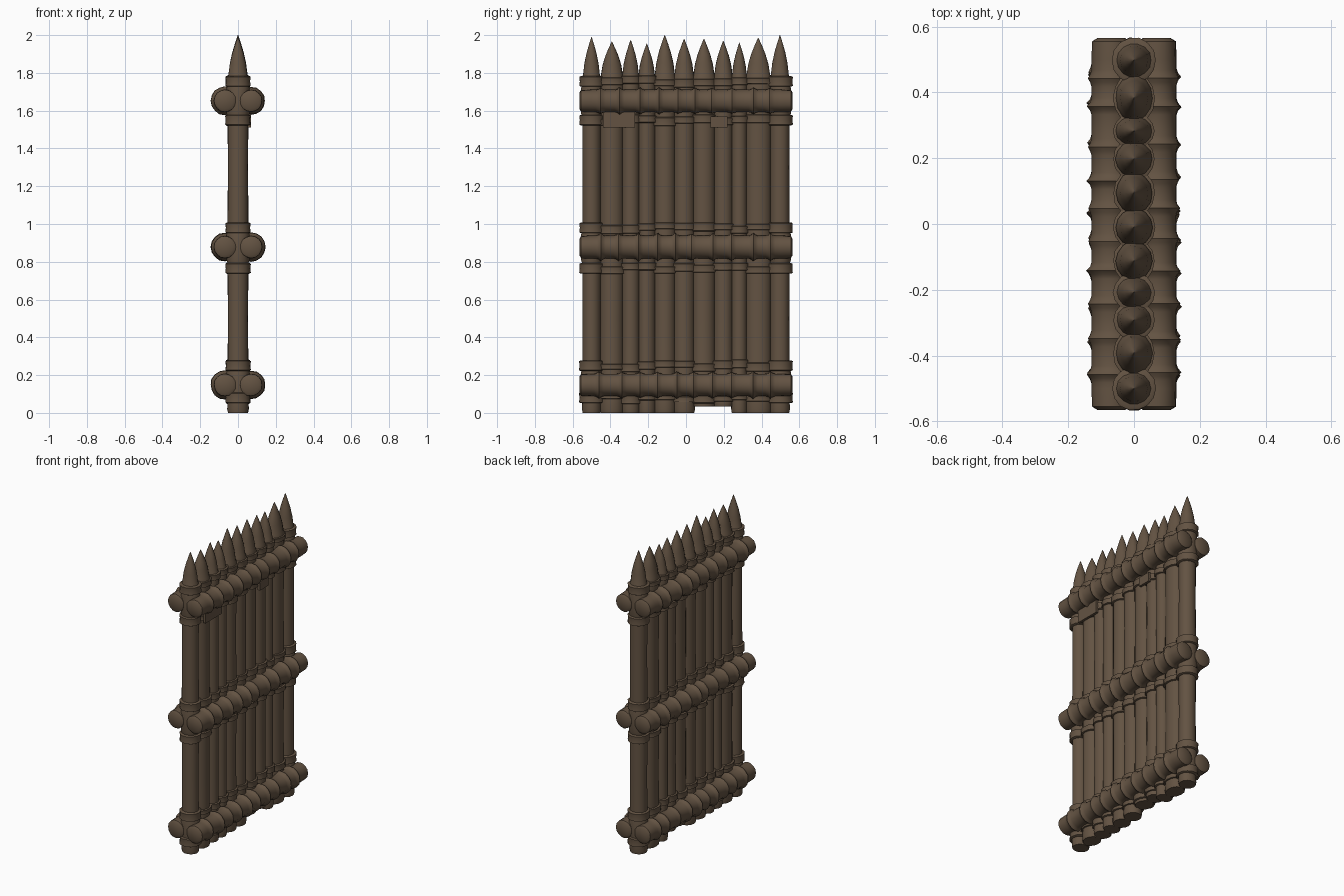
import bpy, bmesh, math, random
from mathutils import Matrix, Vector

if "Cube" in bpy.data.objects:
    bpy.data.objects.remove(bpy.data.objects["Cube"])

random.seed(4)
wood = bpy.data.materials.new("dark brown wood")
wood.diffuse_color = (0.125, 0.086, 0.055, 1)
wood.use_nodes = True
wood.node_tree.nodes["Principled BSDF"].inputs["Base Color"].default_value = wood.diffuse_color


def lathe(name, profile, matrix, sides=14, wobble=0.0):
    """Turned solid: profile is (radius, height) from bottom to top."""
    bm = bmesh.new()
    rings = []
    lump = [1 + random.uniform(-wobble, wobble) for _ in range(sides)]
    for r, z in profile:
        rings.append([bm.verts.new((r * lump[i] * math.cos(2 * math.pi * i / sides),
                                    r * lump[i] * math.sin(2 * math.pi * i / sides), z))
                      for i in range(sides)])
    for a, b in zip(rings, rings[1:]):
        for i in range(sides):
            j = (i + 1) % sides
            bm.faces.new((a[i], a[j], b[j], b[i]))
    bm.faces.new(rings[0][::-1])
    bm.faces.new(rings[-1])
    bm.transform(matrix)
    bmesh.ops.recalc_face_normals(bm, faces=bm.faces)
    return finish(name, bm)


def finish(name, bm):
    me = bpy.data.meshes.new(name)
    bm.to_mesh(me)
    bm.free()
    me.materials.append(wood)
    ob = bpy.data.objects.new(name, me)
    bpy.context.collection.objects.link(ob)
    bpy.context.view_layer.objects.active = ob
    ob.select_set(True)
    bpy.ops.object.shade_smooth_by_angle(angle=math.radians(40))
    ob.select_set(False)
    return ob


def place(x, y, sx=1, sy=1):
    return Matrix.Translation((x, y, 0)) @ Matrix.Diagonal((sx, sy, 1, 1))


# Upright pointed stakes, each filling the space between two valleys
edges = [-0.55, -0.45, -0.335, -0.25, -0.165, -0.06, 0.04, 0.15, 0.245, 0.32, 0.445, 0.55]
tips = [1.99, 1.965, 1.975, 1.955, 2.0, 1.98, 1.98, 1.97, 1.96, 1.985, 2.0]
bands = [0.08, 0.25, 0.765, 0.98, 1.55, 1.755]
for i, tip in enumerate(tips):
    y, r = (edges[i] + edges[i + 1]) / 2, (edges[i + 1] - edges[i]) / 2
    end = i in (0, len(tips) - 1)
    ry = r if end else r + 0.006
    foot = 0.035 if i in (6, 7) else 0.0
    k = tip - 1.79
    prof = [(0.96, foot), (1.04, foot + 0.02), (1.0, 0.07), (0.97, 0.5), (1.0, 0.9),
            (0.97, 1.3), (1.0, 1.7), (1.03, 1.775), (0.92, 1.79), (0.78, 1.79 + k * 0.3),
            (0.55, 1.79 + k * 0.57), (0.28, 1.79 + k * 0.8), (0.02, tip)]
    lathe("stake", prof, place(0, y, 0.054, ry), 14, 0.03)
    # Rope bands wrapped around the stake above and below each rail
    for z in bands:
        h = 0.028 if end else random.uniform(0.015, 0.024)
        dz = 0 if end else random.uniform(-0.012, 0.012)
        g = 1.0 if end else 0.95
        bp = [(0.88, z + dz - h), (1.0, z + dz - h * 0.85), (0.96, z + dz),
              (1.0, z + dz + h * 0.85), (0.88, z + dz + h)]
        lathe("rope_band", bp, place(0, y, 0.067 * g, r + 0.017), 14, 0.02)

# Horizontal rails on both faces, with flared lashing ridges
ridges = [-0.45, -0.35, -0.25, -0.15, -0.05, 0.04, 0.14, 0.24, 0.36, 0.45]
for zc in (0.148, 0.878, 1.652):
    for side in (-1, 1):
        prof = [(0.042, -0.565), (0.058, -0.555), (0.06, -0.5)]
        for y in ridges:
            yy = y + random.uniform(-0.012, 0.012)
            p = random.uniform(0.068, 0.077)
            prof += [(0.06, yy - 0.025), (0.064, yy - 0.012), (p, yy),
                     (0.064, yy + 0.012), (0.06, yy + 0.025)]
        prof += [(0.06, 0.5), (0.058, 0.555), (0.042, 0.565)]
        m = Matrix.Translation((side * 0.069, 0, zc)) @ Matrix.Rotation(-math.pi / 2, 4, 'X')
        lathe("rail", prof, m, 16, 0.02)

# Cross lashings tying the two rails together between the stakes
for zc in (0.148, 0.878, 1.652):
    for y in (-0.5, 0.5):
        lathe("lashing", [(0.9, zc - 0.09), (1, zc - 0.07), (1, zc + 0.07), (0.9, zc + 0.09)],
              place(0, y, 0.06, 0.056))

# Loose bark patches under the top rail
for y0, y1, z0, z1 in ((-0.44, -0.27, 1.51, 1.61), (0.13, 0.22, 1.51, 1.57)):
    bm = bmesh.new()
    bmesh.ops.create_cube(bm, size=1, matrix=Matrix.Translation(
        (0.062, (y0 + y1) / 2, (z0 + z1) / 2)) @ Matrix.Diagonal((0.016, y1 - y0, z1 - z0, 1)))
    finish("bark_patch", bm)
